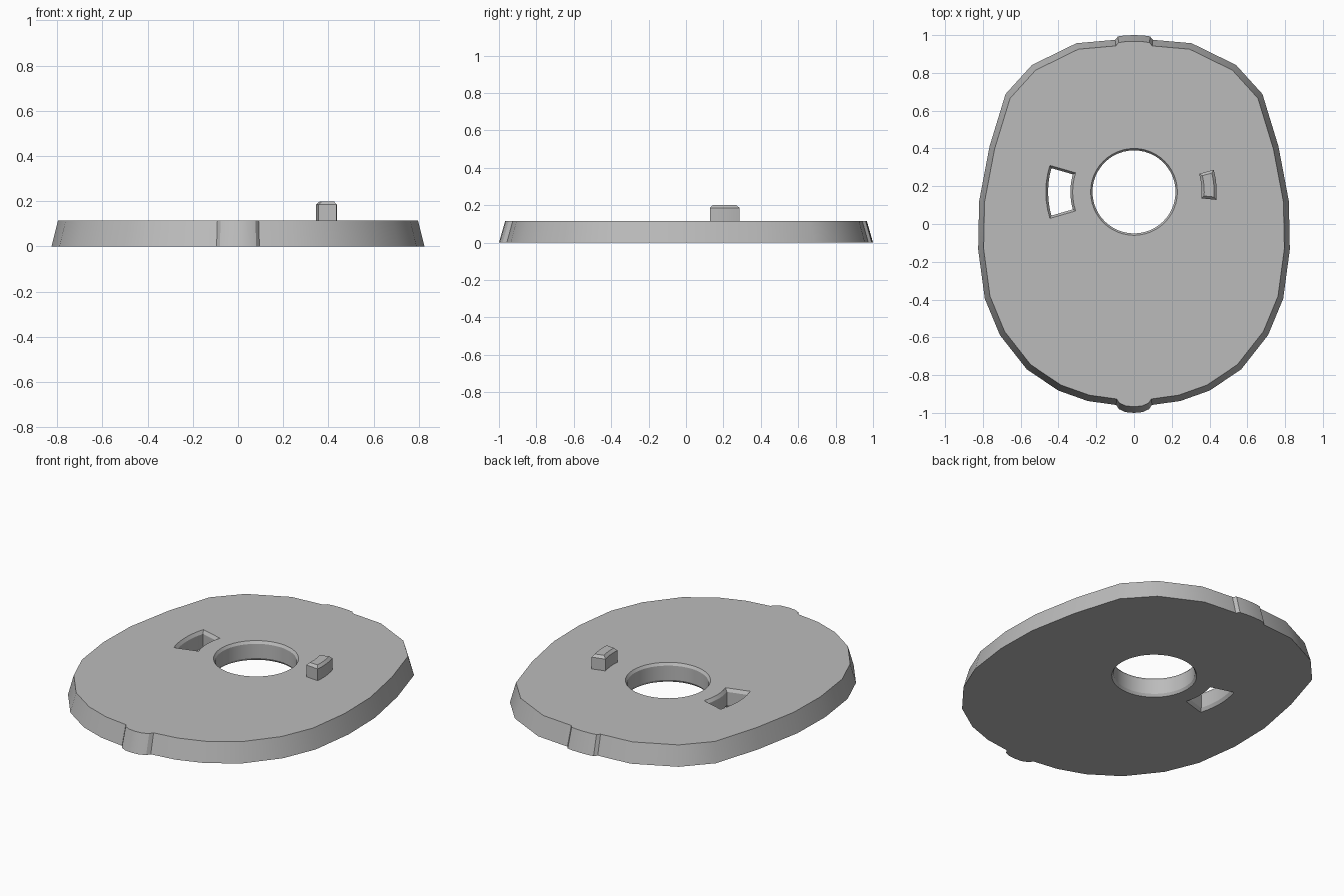
import bpy, bmesh
from math import cos, sin, radians

if "Cube" in bpy.data.objects:
    bpy.data.objects.remove(bpy.data.objects["Cube"])

gray = bpy.data.materials.new("plain gray")
gray.use_nodes = True
gray.diffuse_color = (0.5, 0.5, 0.5, 1)
gray.node_tree.nodes["Principled BSDF"].inputs["Base Color"].default_value = (0.5, 0.5, 0.5, 1)

CY = 0.17       # y of the hole centre
TOP = 0.115     # plate thickness


def loft(name, rings):
    """Solid through rings of equal point count, each given as (points, z)."""
    bm = bmesh.new()
    loops = [[bm.verts.new((x, y, z)) for x, y in pts] for pts, z in rings]
    n = len(loops[0])
    bm.faces.new(loops[0])
    bm.faces.new(loops[-1])
    for a, b in zip(loops, loops[1:]):
        for i in range(n):
            j = (i + 1) % n
            bm.faces.new((a[i], a[j], b[j], b[i]))
    bmesh.ops.recalc_face_normals(bm, faces=bm.faces)
    mesh = bpy.data.meshes.new(name)
    bm.to_mesh(mesh)
    bm.free()
    mesh.materials.append(gray)
    obj = bpy.data.objects.new(name, mesh)
    bpy.context.collection.objects.link(obj)
    return obj


def circle(r, n=48):
    return [(r * cos(radians(360 * i / n)), CY + r * sin(radians(360 * i / n))) for i in range(n)]


def sector(r0, r1, a0, a1, grow=0, n=6):
    """Ring sector around the hole centre, offset outward by grow."""
    pts = []
    for r, s in ((r0 - grow, 1), (r1 + grow, -1)):
        d = grow / r * 57.3
        arc = [a0 - d + (a1 - a0 + 2 * d) * i / n for i in range(n + 1)]
        pts += [(r * cos(radians(a)), CY + r * sin(radians(a))) for a in arc[::s]]
    return pts


# Tapered plate with a small tab at the front and the back
half = [(0.05, 0.998), (0.085, 0.993), (0.1, 0.975), (0.305, 0.957), (0.54, 0.842),
        (0.68, 0.688), (0.765, 0.41), (0.82, 0.12), (0.825, -0.135), (0.79, -0.395),
        (0.71, -0.588), (0.567, -0.77), (0.4, -0.882), (0.245, -0.937), (0.095, -0.958),
        (0.08, -0.98), (0.045, -0.996)]
outline = [(0, 1)] + half + [(0, -1)] + [(-x, y) for x, y in half[::-1]]
plate = loft("plate", [(outline, 0), ([(x * 0.965, y * 0.967) for x, y in outline], TOP)])


def cut(name, shape, c):
    """Cut a through opening with chamfered rims; shape(g) is its outline grown by g."""
    e = 0.02
    cutter = loft(name, [(shape(c), -e), (shape(c), 0), (shape(0), c * 1.5),
                         (shape(0), TOP - c * 1.5), (shape(c), TOP), (shape(c), TOP + e)])
    cutter.hide_render = True
    mod = plate.modifiers.new(name, "BOOLEAN")
    mod.operation = "DIFFERENCE"
    mod.solver = "EXACT"
    mod.object = cutter
    bpy.context.view_layer.objects.active = plate
    bpy.ops.object.modifier_apply(modifier=name)
    bpy.data.objects.remove(cutter)


cut("centre_hole", lambda g: circle(0.22 + g), 0.01)
cut("side_slot", lambda g: sector(0.337, 0.455, 164, 196, g), 0.012)

# Curved peg with a chamfered top
peg = [sector(0.358, 0.438, -5.5, 15.5, g) for g in (0, -0.014)]
loft("locating_peg", [(peg[0], TOP - 0.02), (peg[0], 0.185), (peg[1], 0.2)])

# Smooth curved walls, crisp edges
for obj in bpy.context.scene.objects:
    obj.select_set(obj.type == "MESH")
bpy.context.view_layer.objects.active = plate
bpy.ops.object.shade_smooth_by_angle(angle=radians(25))
